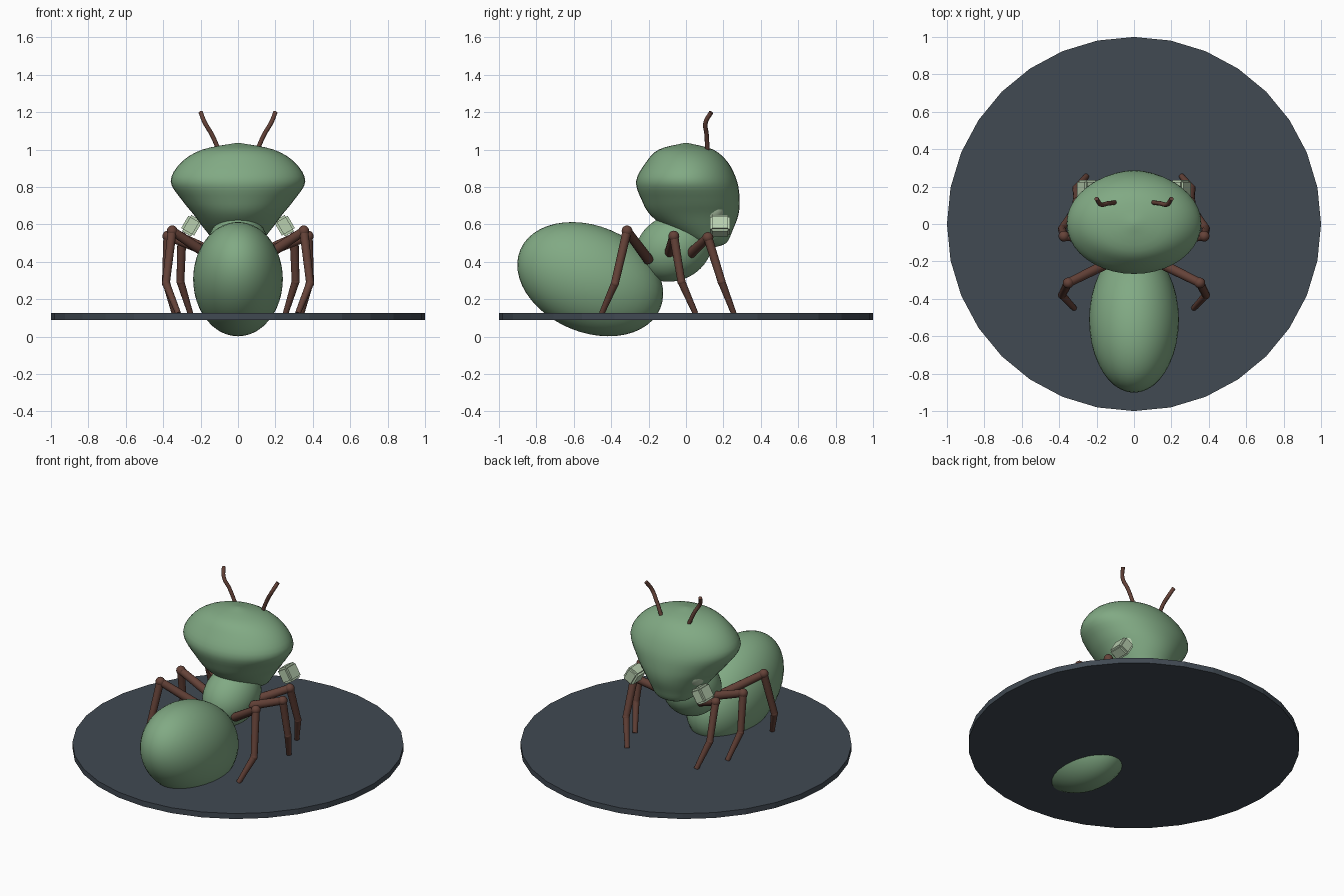
import bpy, bmesh, math
from mathutils import Vector, Matrix

if "Cube" in bpy.data.objects:
    bpy.data.objects.remove(bpy.data.objects["Cube"], do_unlink=True)


def material(name, rgb):
    m = bpy.data.materials.new(name)
    m.use_nodes = True
    m.diffuse_color = (*rgb, 1)
    m.node_tree.nodes["Principled BSDF"].inputs["Base Color"].default_value = (*rgb, 1)
    return m


GREEN = material("leaf green", (0.22, 0.40, 0.23))
PALE = material("pale green", (0.48, 0.62, 0.43))
BROWN = material("leg brown", (0.13, 0.055, 0.04))
SLATE = material("slate", (0.052, 0.067, 0.085))


def finish(name, bm, mat, smooth=True):
    bmesh.ops.recalc_face_normals(bm, faces=bm.faces)
    mesh = bpy.data.meshes.new(name)
    bm.to_mesh(mesh)
    bm.free()
    mesh.materials.append(mat)
    for p in mesh.polygons:
        p.use_smooth = smooth
    ob = bpy.data.objects.new(name, mesh)
    bpy.context.collection.objects.link(ob)
    return ob


def ellipsoid(name, centre, radii, mat, tilt=0):
    bm = bmesh.new()
    m = (Matrix.Translation(centre) @ Matrix.Rotation(math.radians(tilt), 4, 'X')
         @ Matrix.Diagonal((*radii, 1)))
    bmesh.ops.create_uvsphere(bm, u_segments=40, v_segments=24, radius=1, matrix=m)
    return finish(name, bm, mat)


def catmull(a, b, c, d, t):
    return 0.5 * (2 * b + (c - a) * t + (2 * a - 5 * b + 4 * c - d) * t * t
                  + (3 * b - a - 3 * c + d) * t ** 3)


def loft(name, rings, mat, sides=40, steps=4):
    """Skin ellipses given as (z, centre y, radius x, radius y)."""
    pts = [Vector(r) for r in rings]
    pts = [pts[0]] + pts + [pts[-1]]
    fine = [catmull(*pts[i:i + 4], k / steps)
            for i in range(len(pts) - 3) for k in range(steps)] + [pts[-1]]
    bm = bmesh.new()
    loops = []
    for z, cy, rx, ry in fine:
        loops.append([bm.verts.new((rx * math.cos(a), cy + ry * math.sin(a), z))
                      for a in (math.tau * k / sides for k in range(sides))])
    for lo, hi in zip(loops, loops[1:]):
        for k in range(sides):
            j = (k + 1) % sides
            bm.faces.new((lo[k], lo[j], hi[j], hi[k]))
    bm.faces.new(loops[0])
    bm.faces.new(loops[-1])
    return finish(name, bm, mat)


def add_rod(bm, a, b, r1, r2):
    a, b = Vector(a), Vector(b)
    d = b - a
    m = Matrix.Translation((a + b) / 2) @ d.to_track_quat('Z', 'Y').to_matrix().to_4x4()
    bmesh.ops.create_cone(bm, cap_ends=True, segments=14, radius1=r1, radius2=r2,
                          depth=d.length, matrix=m)


def leg(name, joints, s):
    p = [(s * x, y, z) for x, y, z in joints]
    bm = bmesh.new()
    widths = [(0.028, 0.024), (0.024, 0.021), (0.021, 0.015)]
    for a, b, (r1, r2) in zip(p, p[1:], widths):
        add_rod(bm, a, b, r1, r2)
    for q, r in ((p[1], 0.029), (p[2], 0.022)):
        bmesh.ops.create_uvsphere(bm, u_segments=16, v_segments=10, radius=r,
                                  matrix=Matrix.Translation(q))
    ob = finish(name, bm, BROWN)
    ob.data.set_sharp_from_angle(angle=math.radians(40))


def antenna(name, path, s):
    cu = bpy.data.curves.new(name, 'CURVE')
    cu.dimensions = '3D'
    cu.bevel_depth = 0.012
    cu.bevel_resolution = 3
    cu.use_fill_caps = True
    sp = cu.splines.new('BEZIER')
    sp.bezier_points.add(len(path) - 1)
    for bp, (x, y, z) in zip(sp.bezier_points, path):
        bp.co = (s * x, y, z)
        bp.handle_left_type = bp.handle_right_type = 'AUTO'
    cu.materials.append(BROWN)
    bpy.context.collection.objects.link(bpy.data.objects.new(name, cu))


def mandible(name, s):
    bm = bmesh.new()
    bmesh.ops.create_cube(bm, size=1, matrix=Matrix.Diagonal((0.08, 0.108, 0.1, 1)))
    bmesh.ops.bevel(bm, geom=bm.edges[:], offset=0.012, segments=2, affect='EDGES')
    m = Matrix.Translation((s * 0.25, 0.182, 0.593)) @ Matrix.Rotation(math.radians(-30 * s), 4, 'Y')
    bmesh.ops.transform(bm, matrix=m, verts=bm.verts)
    finish(name, bm, PALE, smooth=False)


# Ground disc
disc = bmesh.new()
bmesh.ops.create_cone(disc, cap_ends=True, segments=32, radius1=1, radius2=1,
                      depth=0.036, matrix=Matrix.Translation((0, 0, 0.107)))
finish("ground_disc", disc, SLATE, smooth=False)

# Body
ellipsoid("abdomen", (0, -0.512, 0.307), (0.24, 0.406, 0.284), GREEN, -22.7)
ellipsoid("thorax", (0, -0.065, 0.475), (0.165, 0.21, 0.175), GREEN, 25)
loft("head", [(0.475, 0.13, 0.01, 0.01), (0.5, 0.125, 0.11, 0.09), (0.57, 0.08, 0.175, 0.17),
              (0.65, 0.045, 0.235, 0.235), (0.73, 0.025, 0.3, 0.262), (0.83, 0.003, 0.36, 0.27),
              (0.93, 0.005, 0.305, 0.22), (1.0, 0, 0.19, 0.145), (1.035, 0, 0.01, 0.01)], GREEN)

# Paired parts: joints run from hip to foot on the +x side
LEGS = {
    "front": [(0.11, 0.02, 0.44), (0.3, 0.117, 0.53), (0.308, 0.19, 0.295), (0.255, 0.255, 0.125)],
    "middle": [(0.12, -0.09, 0.44), (0.375, -0.065, 0.537), (0.385, -0.025, 0.295), (0.34, 0.05, 0.125)],
    "rear": [(0.12, -0.2, 0.41), (0.352, -0.315, 0.565), (0.385, -0.38, 0.285), (0.32, -0.45, 0.125)],
}
FEELER = [(0.1, 0.115, 0.99), (0.14, 0.11, 1.08), (0.178, 0.105, 1.145), (0.2, 0.135, 1.2)]
for side, s in (("left", 1), ("right", -1)):
    for place, joints in LEGS.items():
        leg(f"{place}_leg_{side}", joints, s)
    antenna(f"antenna_{side}", FEELER, s)
    mandible(f"mandible_{side}", s)
    ellipsoid(f"eye_{side}", (s * 0.165, 0.13, 0.69), (0.062, 0.078, 0.08), PALE)
